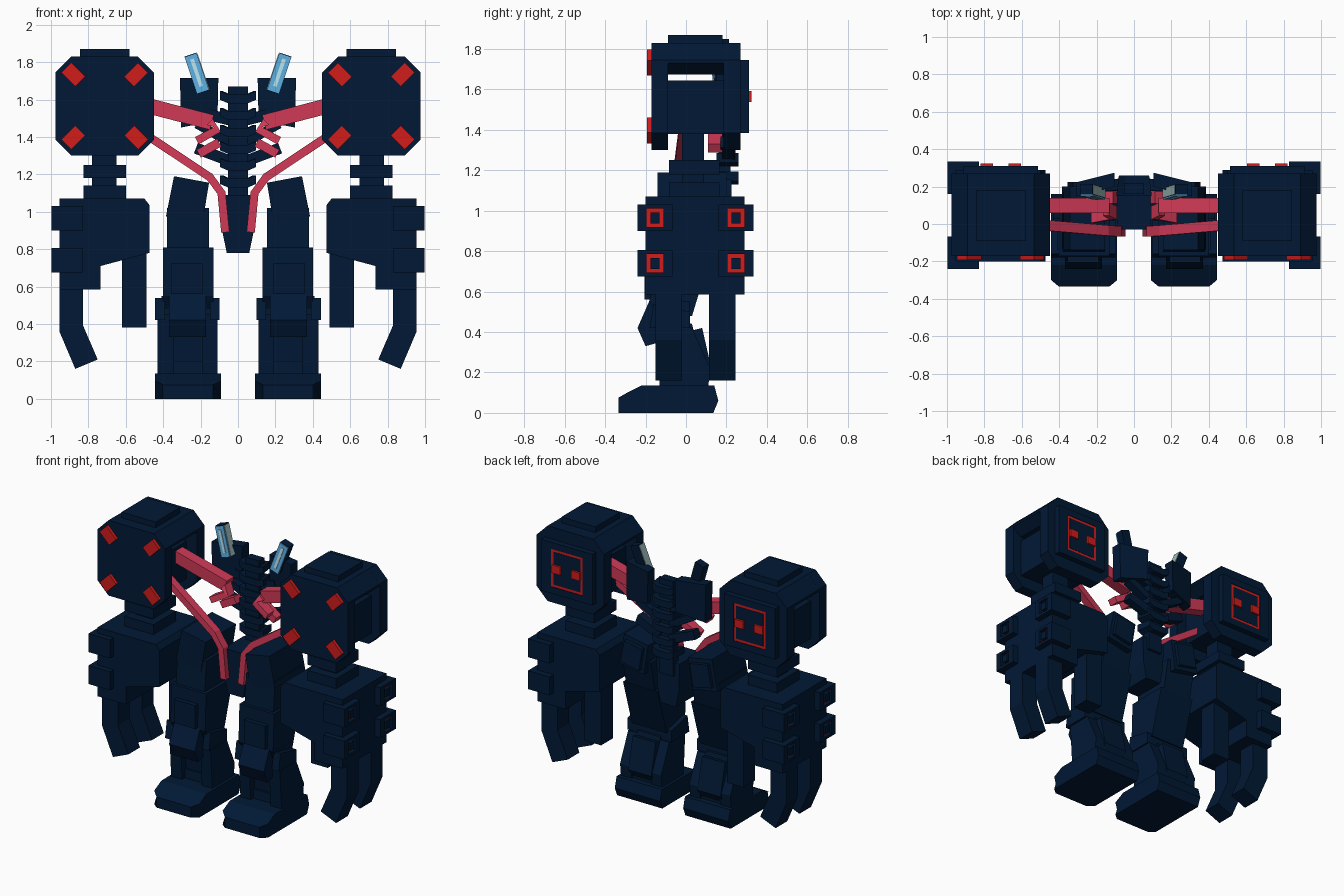
import bpy, bmesh
from mathutils import Vector

cube = bpy.data.objects.get("Cube")
if cube:
    bpy.data.objects.remove(cube, do_unlink=True)


def material(name, rgb):
    m = bpy.data.materials.new(name)
    m.use_nodes = True
    m.diffuse_color = (*rgb, 1)
    m.node_tree.nodes["Principled BSDF"].inputs["Base Color"].default_value = (*rgb, 1)
    return m


NAVY = material("navy", (0.0003, 0.0095, 0.036))
RED = material("red", (0.64, 0.012, 0.012))
PINK = material("rose", (0.63, 0.042, 0.095))
BLUE = material("sky blue", (0.1, 0.4, 0.72))
PALE = material("pale blue", (0.48, 0.75, 0.82))
TEAL = material("grey teal", (0.36, 0.52, 0.52))


def loft(name, rings, mat=NAVY, mirror=True):
    """Skin a list of rings that all have the same number of points."""
    bm = bmesh.new()
    loops = [[bm.verts.new(p) for p in ring] for ring in rings]
    n = len(loops[0])
    for a, b in zip(loops, loops[1:]):
        for i in range(n):
            bm.faces.new((a[i], a[(i + 1) % n], b[(i + 1) % n], b[i]))
    bm.faces.new(loops[0])
    bm.faces.new(loops[-1])
    bmesh.ops.recalc_face_normals(bm, faces=bm.faces)
    mesh = bpy.data.meshes.new(name)
    bm.to_mesh(mesh)
    bm.free()
    mesh.materials.append(mat)
    ob = bpy.data.objects.new(name, mesh)
    bpy.context.scene.collection.objects.link(ob)
    if mirror:
        mod = ob.modifiers.new("Mirror", 'MIRROR')
        mod.use_mirror_merge = False
    return ob


def prism(name, pts, lo, hi, axis='y', mat=NAVY, mirror=True):
    """Extrude an (x, z) profile along y, or a (y, z) profile along x."""
    def at(p, d):
        return (p[0], d, p[1]) if axis == 'y' else (d, p[0], p[1])
    return loft(name, [[at(p, d) for p in pts] for d in (lo, hi)], mat, mirror)


def rect(u0, u1, v0, v1):
    return [(u0, v0), (u1, v0), (u1, v1), (u0, v1)]


def box(name, x, y, z, mat=NAVY, mirror=True):
    return prism(name, rect(*x, *z), y[0], y[1], 'y', mat, mirror)


def strip(name, path, half_h, half_y, mat=PINK):
    """Sweep a rectangle along a path, mitred in the front plane."""
    path = [Vector(p) for p in path]
    rings = []
    for i, p in enumerate(path):
        t = path[min(i + 1, len(path) - 1)] - path[max(i - 1, 0)]
        n = Vector((-t.z, 0, t.x)).normalized() * half_h
        d = Vector((0, half_y, 0))
        rings.append([p + n + d, p + n - d, p - n - d, p - n + d])
    return loft(name, rings, mat)


def octagon(cx, cz, hx, hz, c):
    return [(cx + sx * (hx - a), cz + sz * (hz - b)) for sx, sz, a, b in
            ((-1, -1, c, 0), (1, -1, c, 0), (1, -1, 0, c), (1, 1, 0, c),
             (1, 1, c, 0), (-1, 1, c, 0), (-1, 1, 0, c), (-1, -1, 0, c))]


def socket(name, centre, outer, inner, peg, floor, top, axis):
    """Square rim around a red-floored pocket with a dark plate in the middle."""
    (u, v), (a, b), (c, d), (e, f) = centre, outer, inner, peg
    for u0, u1, v0, v1 in ((-a, a, d, b), (-a, a, -b, -d), (-a, -c, -d, d), (c, a, -d, d)):
        prism(name + "_rim", rect(u + u0, u + u1, v + v0, v + v1), floor, top, axis)
    prism(name + "_glow", rect(u - c, u + c, v - d, v + d), floor, floor + 0.004, axis, RED)
    prism(name + "_plate", rect(u - e, u + e, v - f, v + f), floor, top - 0.002, axis)


# Shoulder pods: two eight-sided plates bridged by a lid and a core
SX, SZ = 0.713, 1.565
outline = octagon(SX, SZ, 0.263, 0.265, 0.085)
prism("shoulder_front_plate", outline, -0.17, -0.09)
prism("shoulder_back_plate", outline, 0.185, 0.27)
BX, BZ = 0.2, 0.18
box("shoulder_back_panel", (SX - BX, SX + BX), (0.27, 0.303), (SZ - BZ, SZ + BZ))
socket("shoulder_back", (SX, SZ), (BX, BZ), (0.123, 0.133), (0.105, 0.115), 0.303, 0.311, 'y')
for dx in (-0.075, 0.075):
    box("shoulder_back_light", (SX + dx - 0.033, SX + dx + 0.033), (0.3, 0.323),
        (SZ - 0.028, SZ + 0.028), RED)
prism("shoulder_lid", [(0.45, 1.73), (0.52, 1.675), (0.91, 1.675), (0.976, 1.73), (0.976, 1.745),
                       (0.89, 1.83), (0.535, 1.83), (0.45, 1.745)], -0.09, 0.185)
box("shoulder_cap", (0.58, 0.845), (-0.09, 0.18), (1.83, 1.87))
box("shoulder_core", (0.53, 0.91), (-0.09, 0.185), (1.38, 1.645))
for sx in (-1, 1):
    for sz in (-1, 1):
        c = Vector((SX + sx * 0.168, SZ + sz * 0.168))
        along = Vector((sx, sz)).normalized() * 0.053
        across = Vector((-sz, sx)).normalized() * 0.038
        prism("shoulder_front_light", [c + along + across, c + along - across,
                                       c - along - across, c - along + across],
              -0.192, -0.17, 'y', RED)

# Upper arm column
box("arm_column", (0.65, 0.78), (-0.02, 0.09), (1.05, 1.4))
for z in (1.07, 1.18):
    box("arm_collar", (0.6, 0.825), (-0.085, 0.165), (z, z + 0.07))

# Forearm, knuckle blocks and claws
prism("forearm", [(0.5, 1.07), (0.955, 1.07), (0.955, 0.585), (0.735, 0.585),
                  (0.735, 0.71), (0.473, 0.78), (0.473, 1.035)], -0.2, 0.29)
for yc in (-0.153, 0.247):
    for zc in (0.965, 0.74):
        box("knuckle_block", (0.83, 0.97), (yc - 0.087, yc + 0.087), (zc - 0.065, zc + 0.065))
        socket("knuckle", (yc, zc), (0.087, 0.065), (0.042, 0.046), (0.023, 0.027),
               0.97, 0.998, 'x')
for y0, y1 in ((-0.15, -0.02), (0.115, 0.245)):
    prism("outer_claw", [(0.955, 0.6), (0.955, 0.36), (0.87, 0.16), (0.75, 0.21),
                         (0.83, 0.395), (0.83, 0.6)], y0, y1)
box("inner_claw", (0.49, 0.62), (0.115, 0.245), (0.38, 0.8))

# Feet with tapered toes
foot = prism("foot", [(-0.335, 0), (-0.335, 0.075), (-0.3, 0.095), (-0.22, 0.135), (0.14, 0.135),
                      (0.16, 0.06), (0.135, 0), (-0.3, 0)], 0.09, 0.443, 'x')
for v in foot.data.vertices:
    if v.co.y < -0.31:
        v.co.x = 0.267 + (v.co.x - 0.267) * 0.76
box("ankle", (0.16, 0.37), (-0.1, 0.1), (0.1, 0.2))

# Shins: side walls around a recessed centre, knee pad and calf plate
shin = [(-0.15, 0.45), (-0.13, 0.13), (0.11, 0.13), (0.12, 0.22), (0.03, 0.42)]
for x0, x1 in ((0.11, 0.19), (0.345, 0.43)):
    prism("shin_wall", shin, x0, x1, 'x')
prism("shin_core", [(-0.11, 0.48), (-0.08, 0.14), (0.1, 0.14), (0.03, 0.44)], 0.18, 0.36, 'x')
prism("calf_plate", [(0.0, 0.4), (0.08, 0.42), (0.13, 0.2), (0.1, 0.15)], 0.18, 0.36, 'x')
for x0, x1 in ((0.1, 0.15), (0.39, 0.443)):
    prism("knee_side", [(-0.16, 0.54), (-0.18, 0.42), (0.02, 0.42), (0.02, 0.5)], x0, x1, 'x')
prism("knee_pad", [(-0.17, 0.58), (-0.24, 0.42), (-0.2, 0.33), (-0.13, 0.35), (-0.1, 0.58)],
      0.17, 0.37, 'x')
prism("knee_joint", [(-0.14, 0.55), (-0.14, 0.4), (0.02, 0.42), (0.02, 0.55)], 0.13, 0.41, 'x')

# Thighs and hips
prism("lower_thigh", [(-0.17, 0.81), (-0.18, 0.55), (-0.14, 0.48), (0.03, 0.48), (0.13, 0.81)],
      0.13, 0.4, 'x')
box("thigh_plate", (0.19, 0.355), (-0.205, -0.15), (0.56, 0.725))
prism("upper_thigh", [(-0.13, 1.02), (-0.15, 0.78), (0.12, 0.78), (0.17, 1.02)], 0.155, 0.38, 'x')
prism("hip_block", [(0.155, 1.155), (0.342, 1.19), (0.385, 0.975), (0.19, 0.94)], -0.14, 0.2)
prism("hip_back_plate", [(0.185, 1.13), (0.325, 1.155), (0.355, 1.0), (0.21, 0.97)], 0.2, 0.225)

# Pelvis
prism("pelvis", [(-0.06, 0.78), (0.06, 0.78), (0.085, 0.9), (0.09, 1.09), (-0.09, 1.09),
                 (-0.085, 0.9)], -0.03, 0.2, mirror=False)

# Spine of stacked winged vertebrae
box("spine_core", (-0.053, 0.053), (0.16, 0.22), (1.0, 1.67), mirror=False)
half = [(0.053, -0.03), (0.095, -0.012), (0.095, 0.035), (0.053, 0.018)]
wing = half + [(-x, z) for x, z in reversed(half)]
for i in range(6):
    zc = 1.16 + i * 0.09
    loft("vertebra", [[(x, 0.15, zc + z) for x, z in wing],
                      [(x * 0.85, 0.26, zc + z) for x, z in wing]], mirror=False)

# Back pods, turned slightly outward, and ribs
pod = [(0.11, 1.49), (0.305, 1.45), (0.31, 1.715), (0.105, 1.715)]
loft("back_pod", [[(x, y - 0.25 * (x - 0.1), z) for x, z in pod] for y in (0.2, 0.275)])
strip("upper_rib", [(0.04, 0.21, 1.49), (0.16, 0.21, 1.52)], 0.03, 0.03, NAVY)
strip("middle_rib", [(0.04, 0.21, 1.37), (0.22, 0.2, 1.47)], 0.025, 0.03, NAVY)
strip("lower_rib", [(0.04, 0.215, 1.27), (0.225, 0.2, 1.34)], 0.03, 0.03, NAVY)

# Glowing tubes leaning outward: blue front, pale streak, grey inner side
low, high = Vector((0.187, 0.165, 1.64)), Vector((0.254, 0.185, 1.84))
inward = Vector((-0.95, 0, 0.31))
forward = Vector((0, -1, 0))


def tube_layer(name, offset, half_w, half_y, mat, start=0.0, end=1.0):
    path = [low.lerp(high, t) + offset for t in (start, end)]
    strip(name, path, half_w, half_y, mat)


tube_layer("tube_body", Vector(), 0.034, 0.028, NAVY)
tube_layer("tube_glow", forward * 0.031, 0.034, 0.004, BLUE, 0.01, 0.98)
tube_layer("tube_highlight", forward * 0.036, 0.01, 0.003, PALE, 0.15, 0.88)
tube_layer("tube_inner_side", inward * 0.035, 0.003, 0.026, TEAL, 0.01, 0.98)

# Rose muscle bands linking shoulders, ribs and pelvis
strip("shoulder_band", [(0.56, 0.1, 1.587), (0.14, 0.1, 1.478)], 0.041, 0.04)
strip("chest_band", [(0.15, 0.08, 1.48), (0.11, 0.06, 1.44), (0.22, 0.04, 1.38)], 0.022, 0.035)
strip("rib_band", [(0.1, 0.145, 1.37), (0.21, 0.145, 1.31)], 0.024, 0.035)
strip("waist_band", [(0.56, 0.0, 1.457), (0.15, -0.035, 1.185), (0.088, -0.04, 1.1),
                     (0.068, -0.04, 0.89)], 0.022, 0.028)
